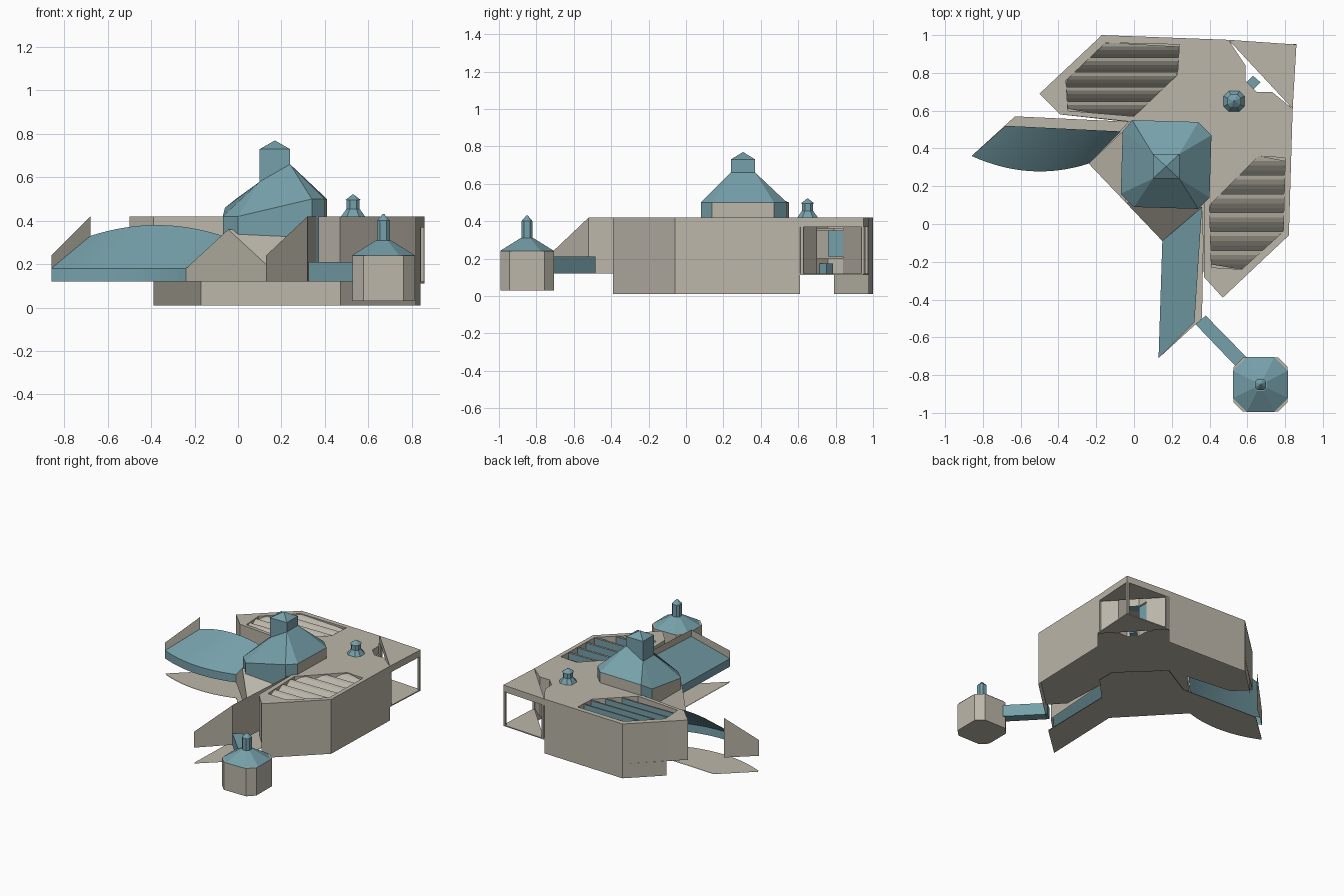
import bpy, bmesh, math
from mathutils import Vector

if "Cube" in bpy.data.objects:
    bpy.data.objects.remove(bpy.data.objects["Cube"])


def material(name, rgb):
    m = bpy.data.materials.new(name)
    m.use_nodes = True
    m.diffuse_color = (*rgb, 1)
    m.node_tree.nodes["Principled BSDF"].inputs["Base Color"].default_value = (*rgb, 1)
    return m


STONE = material("warm stone", (.50, .47, .40))
TEAL = material("teal metal", (.18, .35, .40))


def finish(name, bm, mats):
    me = bpy.data.meshes.new(name)
    bm.to_mesh(me)
    bm.free()
    for m in mats:
        me.materials.append(m)
    ob = bpy.data.objects.new(name, me)
    bpy.context.collection.objects.link(ob)
    return ob


def shell(name, polys, mats, pick=None):
    """Surface from 3D polygons; pick(i) gives the material slot of polygon i."""
    bm = bmesh.new()
    for i, poly in enumerate(polys):
        f = bm.faces.new([bm.verts.new(p) for p in poly])
        f.material_index = pick(i) if pick else 0
    bmesh.ops.remove_doubles(bm, verts=bm.verts, dist=.0005)
    return finish(name, bm, mats)


def at(points, z):
    return [(x, y, z) for x, y in points]


def wall(points, z0, z1):
    return [[(*a, z0), (*b, z0), (*b, z1), (*a, z1)] for a, b in zip(points, points[1:])]


def prism(name, points, z0, z1, mat):
    sides = wall(points + points[:1], z0, z1)
    return shell(name, sides + [at(points, z1), at(points[::-1], z0)], [mat])


def slab_with_holes(name, outline, holes, z, mat):
    bm = bmesh.new()
    for loop in [outline] + holes:
        vs = [bm.verts.new((x, y, z)) for x, y in loop]
        for a, b in zip(vs, vs[1:] + vs[:1]):
            bm.edges.new((a, b))
    bmesh.ops.triangle_fill(bm, edges=bm.edges, use_beauty=True, normal=(0, 0, 1))
    for f in bm.faces:
        if f.normal.z < 0:
            f.normal_flip()
    return finish(name, bm, [mat])


def chamfered(cx, cy, h, c):
    """Square of half width h with corners cut by c, counter-clockwise."""
    pts = [(-h, -h + c), (-h + c, -h), (h - c, -h), (h, -h + c),
           (h, h - c), (h - c, h), (-h + c, h), (-h, h - c)]
    return [(cx + x, cy + y) for x, y in pts]


def stack(name, cx, cy, rings, mat):
    """Lofted eight-sided shaft through (half width, z) rings."""
    loops = [at(chamfered(cx, cy, h, h * .5), z) for h, z in rings]
    polys = [[a[i], a[(i + 1) % 8], b[(i + 1) % 8], b[i]]
             for a, b in zip(loops, loops[1:]) for i in range(8)]
    return shell(name, polys + [loops[-1], loops[0][::-1]], [mat])


# Main building: outer walls, floor and flat roof
FLOOR, TOP = .12, .42
nw_wall, se_wall = [(.5, .975), (-.17, 1), (-.39, .79)], [(.47, -.39), (.82, -.06), (.84, .61)]
recess = [(.84, .61), (.73, .70), (.65, .70), (.59, .76), (.59, .84), (.5, .975)]
shell("outer_walls", wall(nw_wall, .01, TOP) + wall(se_wall, .01, TOP)
      + wall([(-.39, .79), (-.5, .69), (-.39, .58), (0, .545)], FLOOR, TOP)
      + wall([(.37, .09), (.37, -.28), (.47, -.39)], FLOOR, TOP), [STONE])
ends = nw_wall[1:2] + [(-.5, .69), (-.39, .58)]
court = [(.37, -.28)] + se_wall[:2]
skylights = {
    "west": ([(-.35, .60), (0, .57), (.23, .79), (.24, .95), (-.15, .96), (-.36, .76)], 5),
    "east": ([(.41, -.23), (.57, -.24), (.79, -.04), (.80, .35), (.66, .36), (.40, .10)], 6)}
slab_with_holes("flat_roof", recess + ends + [(0, .54), (.37, .11)] + court,
                [s[0] for s in skylights.values()], TOP, STONE)
slab_with_holes("floor", recess + ends + [(-.03, .54), (-.24, .32), (.15, -.09), (.36, .09)]
                + court, [], FLOOR, STONE)


# Sawtooth skylights set into the roof
def span(poly, y):
    xs = []
    for (ax, ay), (bx, by) in zip(poly, poly[1:] + poly[:1]):
        if min(ay, by) <= y <= max(ay, by) and ay != by:
            xs.append(ax + (bx - ax) * (y - ay) / (by - ay))
    return min(xs), max(xs)


for side, (poly, count) in skylights.items():
    low, high = min(p[1] for p in poly) + .001, max(p[1] for p in poly) - .001
    step, polys, slots = (high - low) / count, [], []

    def row(y, z):
        a, b = span(poly, y)
        return (a, y, z), (b, y, z)
    for k in range(count):
        y0 = low + k * step
        curve = [row(y0 + step * t / 4, .35 + .065 * math.sin(t / 4 * math.pi / 2)) for t in range(5)]
        for (a, b), (d, c) in zip(curve, curve[1:]):
            polys.append([a, b, c, d])
            slots.append(0)
        (a, b), (d, c) = curve[-1], row(y0 + step, .35)
        polys.append([a, b, c, d])
        slots.append(1)
    rim = wall((poly + poly[:1])[::-1], .35, TOP)
    shell(side + "_sawtooth_skylight", polys + rim, [STONE, TEAL],
          lambda i: slots[i] if i < len(slots) else 0)

# Open corner porch with posts, canopy and recessed window wall
corner = [(.5, .975), (.84, .61), (.86, .95)]
prism("porch_floor", corner, .112, FLOOR, STONE)
prism("porch_canopy", corner, .37, TOP, STONE)
for i, (x, y) in enumerate([(.85, .945), (.833, .62), (.515, .965)]):
    prism(f"porch_post_{i}", chamfered(x, y, .009, .002), FLOOR, .37, STONE)
shell("recess_wall", wall(recess[:3], FLOOR, TOP) + wall(recess[4:], FLOOR, TOP)
      + wall(recess[2:5], .36, TOP) + wall(recess[2:5], FLOOR, .2), [STONE])
shell("recess_window", wall(recess[3:5], .21, .35), [TEAL])
prism("porch_box", [(.63, .71), (.67, .75), (.63, .785), (.595, .75)], FLOOR, .175, TEAL)

# Central lantern hall: walls, pitched roof and shaft
eave = [(-.07, .16, .42), (0, .09, .42), (.34, .08, .5), (.40, .14, .5),
        (.41, .47, .5), (.34, .54, .5), (-.01, .55, .5), (-.06, .49, .46)]
crown = [(.10, .24, .58), (.24, .24, .66), (.24, .37, .66), (.10, .37, .58)]
roof, sides = [], []
for i in range(4):
    a, b, c = eave[2 * i], eave[2 * i + 1], eave[(2 * i + 2) % 8]
    roof += [[a, b, crown[i]], [b, c, crown[(i + 1) % 4], crown[i]]]
for a, b in zip(eave, eave[1:] + eave[:1]):
    sides.append([(*a[:2], FLOOR), (*b[:2], FLOOR), b, a])
shell("hall_roof", roof, [TEAL])
shell("hall_walls", sides, [STONE, TEAL], lambda i: int(i % 2 == 0 or i == 1))
square = [c[:2] for c in crown]
prism("hall_shaft", square, .57, .73, TEAL)
peak = (.17, .305, .77)
shell("hall_shaft_cap", [[(*a, .73), (*b, .73), peak]
                         for a, b in zip(square, square[1:] + square[:1])], [TEAL])

# Entrance gable between the wings
left, mid, right = (-.24, .32), (-.045, .115), (.15, -.09)
ridge = (*mid, .36)
shell("entrance_gable", [
    [(*left, FLOOR), (*mid, FLOOR), ridge, (*left, .18)],
    [(*mid, FLOOR), (*right, FLOOR), (*right, .18), ridge],
    [(*left, .18), ridge, (-.06, .49, .33)],
    [(*right, .18), (.36, .09, .33), ridge]], [STONE])

# West wing: fan-shaped arched roof with fascia and raked end wall
N = 16
front, back = [], []
for k in range(N + 1):
    t = k / N
    bulge = 4 * t * (1 - t)
    front.append((-.86 + .62 * t, .36 - .04 * t - .06 * bulge))
    back.append((-.68 + .61 * t, .52 - .03 * t, .33 + .05 * bulge))
fan = [[(*front[k], .18), (*front[k + 1], .18), back[k + 1], back[k]] for k in range(N)]
fan_roof = shell("west_wing_roof", fan, [TEAL])
bpy.context.view_layer.objects.active = fan_roof
fan_roof.select_set(True)
bpy.ops.object.shade_smooth_by_angle()
shell("west_wing_fascia", wall(front, FLOOR, .18), [TEAL])


def raked_end(name, low, high):
    shell(name, [[(*low, FLOOR), (*high, FLOOR), (*high, TOP), (*low, .24)]], [STONE])


raked_end("west_wing_end_wall", (-.68, .52)[::1] and (-.86, .36), (-.68, .52))

# South wing: single pitch roof, fascia, back wall and raked end wall
outer, tip, heel = (.13, -.71), (.32, -.52), (.36, .09)
shell("south_wing_roof", [[(*right, .18), (*outer, .18), (*tip, .37), (*heel, .37)]], [TEAL])
shell("south_wing_fascia", wall([right, outer], FLOOR, .18), [TEAL])
shell("south_wing_back_wall", wall([tip, heel], FLOOR, TOP), [STONE])
raked_end("south_wing_end_wall", outer, tip)

# Ground terrace following the wings
terrace = front + [right, outer, (.36, -.5), (.37, .09), (.54, .27), (.54, .40), (.25, .68),
                   (0, .54), (-.63, .57)]
slab_with_holes("ground_terrace", terrace, [], .006, STONE)
slab_with_holes("ground_terrace_underside", terrace, [], 0, STONE)

# Detached pavilion with bridge
prism("pavilion_body", chamfered(.67, -.85, .143, .05), .03, .24, STONE)
stack("pavilion_roof", .67, -.85, [(.146, .24), (.034, .31)], TEAL)
stack("pavilion_shaft", .67, -.85, [(.03, .31), (.03, .40), (.004, .43)], TEAL)
prism("bridge", [(.325, -.53), (.545, -.76), (.60, -.71), (.38, -.485)], FLOOR, .21, TEAL)

# Roof vent
stack("roof_vent", .53, .65, [(.055, .42), (.03, .455), (.03, .495), (.036, .495), (.004, .52)], TEAL)
